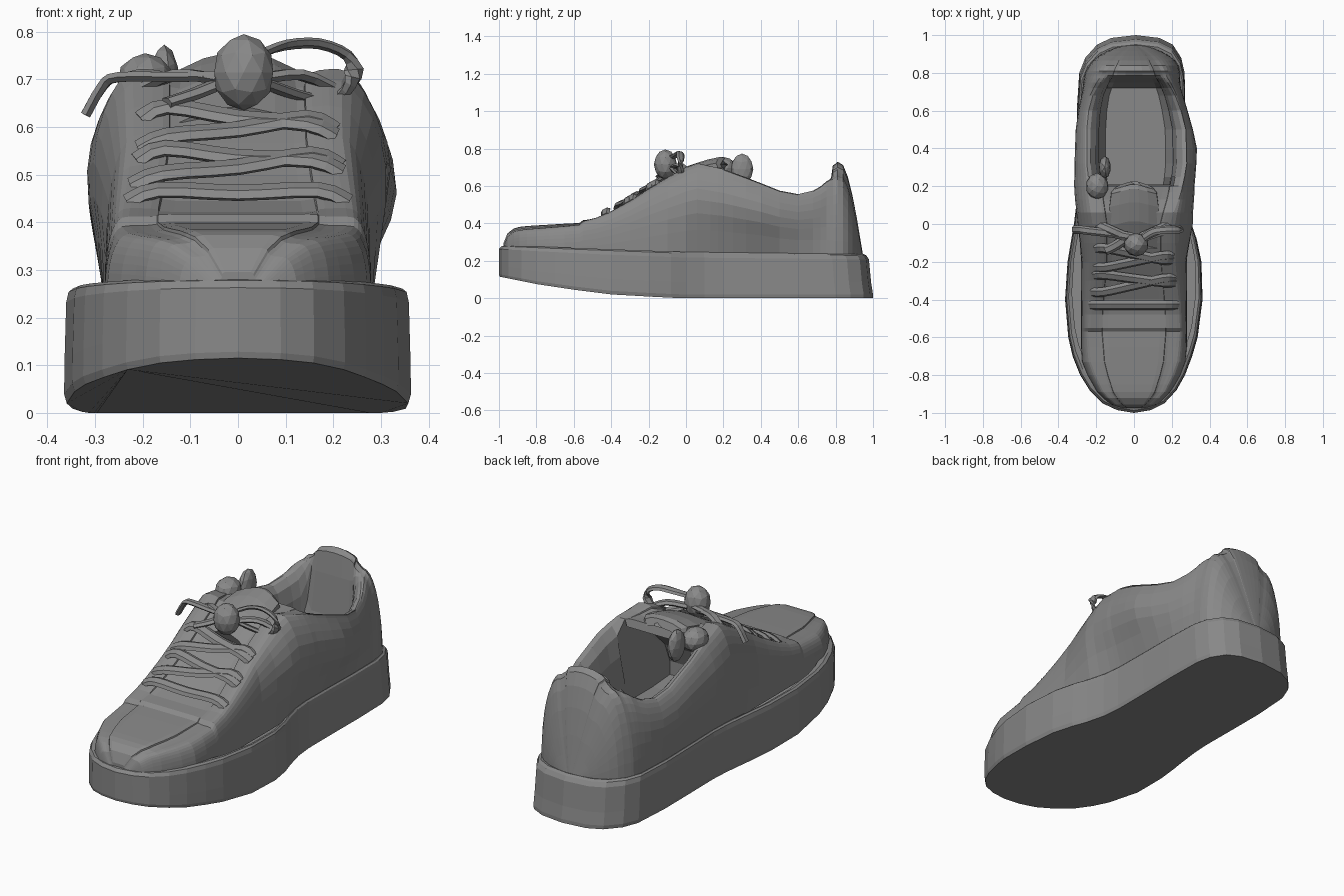
import bpy, bmesh, math
from mathutils import Vector

if "Cube" in bpy.data.objects:
    bpy.data.objects.remove(bpy.data.objects["Cube"])

grey = bpy.data.materials.new("mid grey")
grey.diffuse_color = (0.25, 0.25, 0.25, 1)
grey.use_nodes = True
grey.node_tree.nodes["Principled BSDF"].inputs["Base Color"].default_value = grey.diffuse_color


def key(y, *pts):
    """Piecewise linear curve through (y, value) pairs."""
    if y <= pts[0][0]:
        return pts[0][1]
    for (a, u), (b, v) in zip(pts, pts[1:]):
        if y <= b:
            return u + (v - u) * (y - a) / (b - a)
    return pts[-1][1]


def finish(bm, name):
    bmesh.ops.recalc_face_normals(bm, faces=bm.faces)
    me = bpy.data.meshes.new(name)
    bm.to_mesh(me)
    bm.free()
    ob = bpy.data.objects.new(name, me)
    bpy.context.collection.objects.link(ob)
    me.materials.append(grey)
    return ob


def loft(name, rows, closed=False, cap_end=True):
    bm = bmesh.new()
    rows = [[bm.verts.new(p) for p in r] for r in rows]
    n = len(rows[0])
    for a, b in zip(rows, rows[1:]):
        for i in range(n if closed else n - 1):
            j = (i + 1) % n
            bm.faces.new((a[i], a[j], b[j], b[i]))
    bm.faces.new(rows[0])
    if cap_end:
        bm.faces.new(rows[-1])
    bmesh.ops.remove_doubles(bm, verts=bm.verts, dist=1e-5)
    return finish(bm, name)


# --- sole: waisted outline of (y, left, right) swept through a few levels
OUT = [(-.985, -.09, .09), (-.95, -.165, .16), (-.88, -.235, .225), (-.8, -.285, .27), (-.7, -.325, .308),
       (-.6, -.348, .337), (-.4, -.365, .363), (-.2, -.352, .357), (-.08, -.332, .332), (0, -.318, .305),
       (.1, -.306, .28), (.2, -.3, .27), (.4, -.302, .27), (.6, -.303, .272), (.8, -.29, .268), (.88, -.258, .25),
       (.95, -.195, .205), (.985, -.12, .135)]
outline = [(0, -1)] + [(r, y) for y, l, r in OUT] + [(.01, 1)] + [(l, y) for y, l, r in OUT[::-1]]


def sole_bottom(y):
    return key(y, (-1, .115), (-.8, .075), (-.6, .045), (-.4, .02), (-.1, .003), (0, 0))


def sole_top(y):
    return key(y, (-1, .283), (-.6, .268), (0, .247), (1, .235))


rows = []
for f, s, heel in ((0, .985, 1), (.08, 1, 1), (.35, .998, .99), (.88, .988, .978), (.97, .975, .965), (1, .95, .95),
                   (.97, .9, .92)):
    rows.append([(x * s, y * (heel if y > 0 else min(1, s + .012)),
                  sole_bottom(y) + f * (sole_top(y) - sole_bottom(y))) for x, y in outline])
loft("sole", rows, True, False)


# --- upper: cross sections along the length, with the foot opening sunk in the rear ones
def width(y, side):
    w = key(y, *[(a, -l if side < 0 else r) for a, l, r in OUT]) - .024
    w = min(w, key(y, (-.975, .07), (-.955, .125), (-.9, .19), (-.8, .247), (-.7, .287), (-.6, .314), (-.4, .34)))
    return min(w, key(y, (.7, .28), (.8, .26), (.86, .225), (.9, .175), (.925, .12), (.945, .05)))


def top(y):
    return key(y, (-.975, .29), (-.955, .34), (-.92, .367), (-.88, .378), (-.57, .397), (-.55, .415), (-.48, .43),
               (-.4, .465), (-.3, .52), (-.2, .585), (-.1, .645), (0, .7), (.06, .722), (.2, .69), (.35, .635),
               (.5, .575), (.6, .556), (.68, .575), (.73, .61), (.78, .7), (.81, .73), (.84, .712), (.865, .65),
               (.89, .55), (.915, .42), (.945, .24))


def rim(y):
    return top(y) - key(y, (-.9, .012), (-.6, .006), (-.5, 0), (.7, 0), (.74, .01), (.79, .07), (.82, .075), (.87, .05),
                        (.945, .01))


def centre(y):
    if y < -.57:
        return top(y) + .006
    if y <= .2:
        return top(y) - key(y, (-.57, -.005), (-.4, .02), (.1, .02), (.2, -.01))
    if y > .785:
        return top(y)
    return key(y, (.72, .27), (.75, .4), (.77, .6), (.785, .71))


def crest(y, side):
    front = ((-.975, .045), (-.955, .085), (-.9, .145), (-.75, .21), (-.57, .23), (-.45, .225), (-.2, .195))
    rear = ((.65, .235), (.74, .185), (.78, .155), (.82, .14), (.865, .11), (.9, .08), (.945, .015))
    mid = ((0, .19), (.06, .21), (.15, .245), (.3, .28), (.5, .275)) if side > 0 else ((0, .195), (.15, .225),
                                                                                    (.3, .25), (.5, .25))
    return key(y, *front, *mid, *rear)


def bulge(y, side):
    if side > 0:
        return key(y, (-.2, 0), (0, .04), (.15, .07), (.3, .08), (.42, .085), (.55, .048), (.75, 0))
    return key(y, (-.2, 0), (.05, .03), (.2, .045), (.5, .033), (.75, 0))


def half(y, side, cave=None):
    w, c, zt, zc, zb = width(y, side), crest(y, side), rim(y), centre(y), .225
    e = key(y, (-.6, .75), (-.3, .72), (.4, .72), (.7, .8), (.8, .95))
    pts = []
    for i in range(10):
        a = math.pi / 2 * i / 9
        f = math.sin(a) ** e
        x = c + (w - c) * max(0, math.cos(a)) ** e + bulge(y, side) * math.sin(math.pi * f ** 1.4)
        pts.append((side * x, y, zb + (zt - zb) * f))
    heel = key(y, (.77, 0), (.79, 1))
    for i, (fx, fz, hz) in enumerate(((.92, .02, .12), (.81, .13, .3), (.74, .38, .45), (.73, .8, .6), (.6, 1, .78),
                                      (.3, 1, .95))):
        z = zt + (zc - zt) * (fz * (1 - heel) + hz * heel)
        if cave and i > 1:
            pts.append((side * c * fx, cave[0], cave[1]))
        else:
            pts.append((side * c * fx, y, z))
    return pts


def section(y, cave=None):
    mid = (0, *cave) if cave else (0, y, centre(y))
    return half(y, -1, cave) + [mid] + half(y, 1, cave)[::-1]


FRONT = [-.975, -.965, -.955, -.94, -.92, -.89, -.85, -.8, -.73, -.65, -.57, -.55, -.48, -.4, -.3, -.2, -.1, 0, .06,
         .13, .17, .2]
REAR = [.25, .32, .4, .5, .6, .68, .72, .75, .77, .785, .797, .81, .825, .84, .865, .89, .915, .93, .945]
# hollow under the tongue: the inner points run forward along its ceiling and back along the floor
CAVE = [(.21, .66), (.1, .62), (0, .55), (-.1, .45), (-.14, .35), (-.14, .28), (0, .27), (.2, .27)]
loft("upper", [section(y) for y in FRONT] + [section(.2, c) for c in CAVE] + [section(y) for y in REAR])

# --- tongue: thin arched slab rising from the throat
rows = []
for y, z, w in ((-.1, .642, .13), (.02, .71, .13), (.12, .742, .13), (.19, .757, .12), (.215, .75, .1)):
    arc = [(w * u, y - .03 * abs(u), z - .035 * u * u) for u in (-1, -.6, -.2, .2, .6, 1)]
    rows.append(arc + [(x, yy + .015, zz - .035) for x, yy, zz in arc[::-1]])
loft("tongue", rows, True)


# --- laces: flattened ribbons following paths
def ribbon(name, pts, w=.022, t=.011, up=(0, 0, 1)):
    pts = [Vector(p) for p in pts]
    fine = []
    for i in range(len(pts) - 1):
        p0, p1, p2, p3 = pts[max(i - 1, 0)], pts[i], pts[i + 1], pts[min(i + 2, len(pts) - 1)]
        for k in range(3):
            t1 = k / 3
            fine.append(.5 * (2 * p1 + (p2 - p0) * t1 + (2 * p0 - 5 * p1 + 4 * p2 - p3) * t1 ** 2
                              + (3 * p1 - p0 - 3 * p2 + p3) * t1 ** 3))
    fine.append(pts[-1])
    rows = []
    for i, p in enumerate(fine):
        d = (fine[min(i + 1, len(fine) - 1)] - fine[max(i - 1, 0)]).normalized()
        side = d.cross(Vector(up)).normalized()
        nrm = side.cross(d)
        rows.append([p + side * w * math.cos(a) + nrm * t * math.sin(a)
                     for a in [math.pi / 3 * k for k in range(6)]])
    return loft(name, rows, True)


slope = (0, -.45, .9)
for i, (yl, yr) in enumerate(((-.43, -.43), (-.36, -.29), (-.27, -.31), (-.23, -.17), (-.13, -.19))):
    l, r = crest(yl, -1), crest(yr, 1)
    ym = (yl + yr) / 2
    ribbon(f"lace_bar_{i + 1}", [(-l - .01, yl, rim(yl) - .01), (-l * .75, yl, rim(yl) + .016),
                                 (0, ym, rim(ym) + .01), (r * .75, yr, rim(yr) + .016),
                                 (r + .01, yr, rim(yr) - .01)], .028, .014, slope)
for s, name in ((-1, "left"), (1, "right")):
    ribbon(f"{name}_top_lace", [(s * .2, .0, .68), (s * .13, -.03, .71), (s * .04, -.07, .7)], .025, .013)
ribbon("bow_loop", [(.05, -.07, .755), (.1, -.04, .772), (.17, -.03, .775), (.23, -.03, .75), (.242, -.03, .705),
                    (.21, -.03, .662), (.15, -.04, .66), (.06, -.07, .69)], .022, .01, (0, 0.3, 1))
ribbon("lace_end", [(0, -.07, .71), (-.12, -.05, .705), (-.25, -.035, .705), (-.285, -.03, .685),
                    (-.32, -.03, .625)], .022, .012)
ribbon("short_lace_end", [(-.02, -.06, .7), (-.09, -.11, .67), (-.15, -.14, .65)], .026, .013)


# --- rounded lumps: knot and inner flap
def lump(name, loc, size):
    bm = bmesh.new()
    bmesh.ops.create_icosphere(bm, subdivisions=2, radius=1)
    for v in bm.verts:
        v.co = Vector(loc) + Vector([a * b for a, b in zip(v.co, size)])
    return finish(bm, name)


lump("knot", (.012, -.11, .715), (.065, .062, .08))
lump("inner_flap", (-.155, .3, .69), (.032, .06, .083))
lump("flap_fold", (-.195, .2, .695), (.06, .07, .06))
